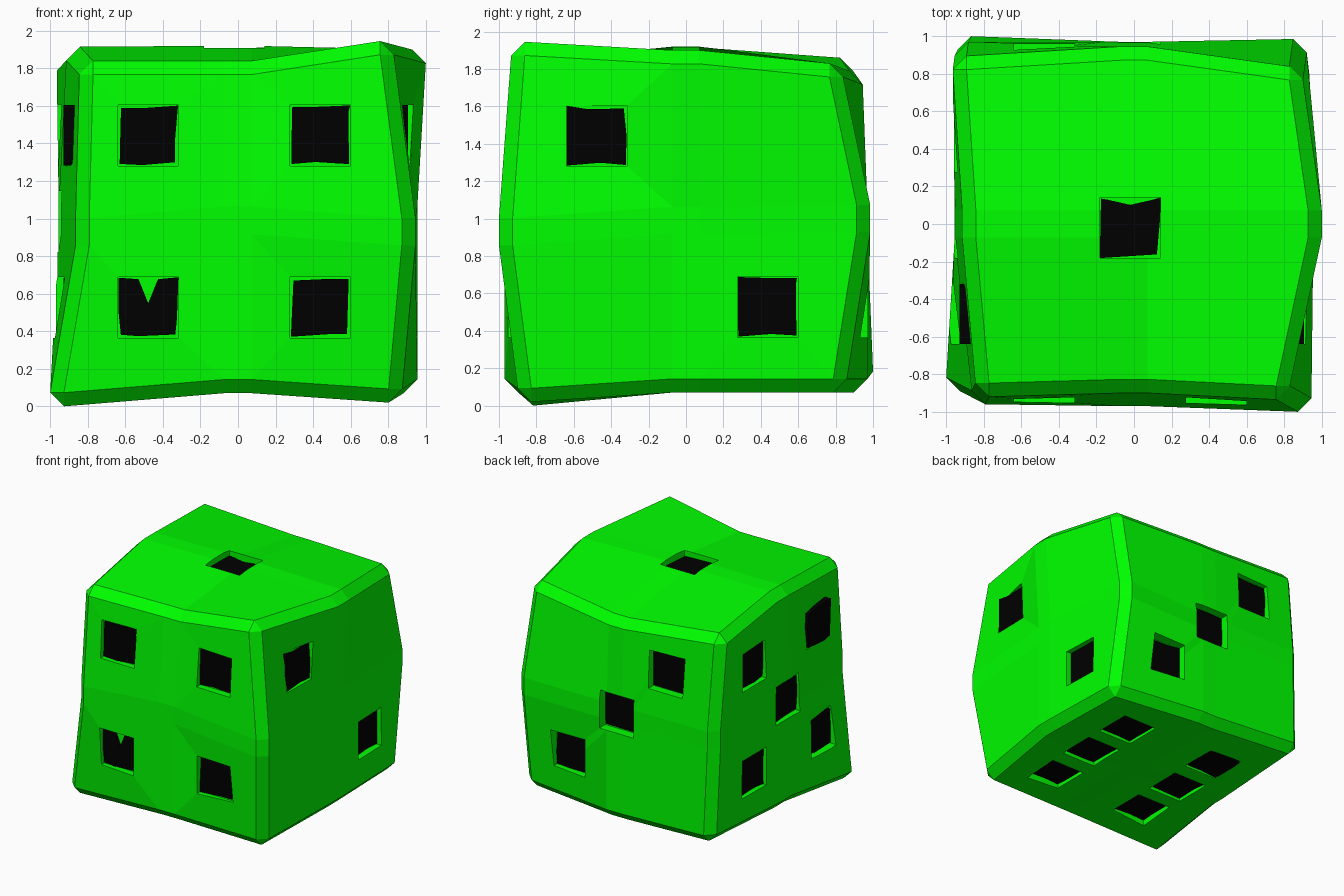
import bpy, bmesh, random
from mathutils import Vector

if "Cube" in bpy.data.objects:
    bpy.data.objects.remove(bpy.data.objects["Cube"])

random.seed(4)

def material(name, rgb):
    m = bpy.data.materials.new(name)
    m.diffuse_color = (*rgb, 1)
    m.use_nodes = True
    m.node_tree.nodes["Principled BSDF"].inputs["Base Color"].default_value = m.diffuse_color
    return m

GREEN = material("green", (0, 1, 0))
BLACK = material("black", (0, 0, 0))

def finish(bm, name, mat):
    bmesh.ops.recalc_face_normals(bm, faces=bm.faces)
    me = bpy.data.meshes.new(name)
    bm.to_mesh(me)
    bm.free()
    me.materials.append(mat)
    ob = bpy.data.objects.new(name, me)
    bpy.context.collection.objects.link(ob)
    return ob

# Wobbly cube: eight corners (x fastest, then y, then z)
CORNERS = [(-1, -.89, 0), (.875, -.9, .02), (-.94, 1, .11), (.935, .86, .07),
           (-.845, -.92, 1.84), (.83, -.935, 1.945), (-.965, .895, 1.86), (.9, .84, 1.83)]
# Edge and face middles that stray most from the regular cube
STRAY = {(-1, -1, 0): (-.865, -.96, .93), (1, -1, 0): (.945, -1, .93), (1, 1, 0): (.92, .985, 1),
         (0, -1, 1): (0, -.9, 1.84), (1, 0, 1): (1, 0, 1.9), (0, 1, 1): (0, .945, 1.79),
         (0, 0, 1): (0, 0, 1.92), (-1, 0, 1): (-.915, 0, 1.915)}

def bend(co):
    """Shift a point along with the nearest point of the 3x3x3 cage."""
    g = tuple(round(c) for c in co)
    if all(g):
        p = CORNERS[(g[0] > 0) + 2 * (g[1] > 0) + 4 * (g[2] > 0)]
    else:
        p = STRAY.get(g, (.955 * g[0], .97 * g[1], .99 + .92 * g[2]))
    return Vector(p) + co - Vector(g)

# Body: subdivided cube with every grid line bevelled into a strip, then bent
bm = bmesh.new()
bmesh.ops.create_cube(bm, size=2)
bmesh.ops.subdivide_edges(bm, edges=bm.edges[:], cuts=1, use_grid_fill=True)
bmesh.ops.bevel(bm, geom=bm.edges[:], offset=.073, segments=1, profile=.5, affect='EDGES')
for v in bm.verts:
    v.co = bend(v.co)
body = finish(bm, "die_body", GREEN)

# Pip layouts on the two axes of each face
CENTRE, STEP, HALF = Vector((-.02, -.02, .985)), .458, .162
SIGNS = (-1, 1)
MIDDLE = [(0, 0)]
FALLING = [(s, -s) for s in SIGNS]
SQUARE = [(u, v) for u in SIGNS for v in SIGNS]
ROWS = SQUARE + [(s, 0) for s in SIGNS]
# face: axis, side, level of the black, spots, notches {spot: (edge, depth)}
FACES = {
    "front": (1, -1, -.92, SQUARE, {(-1, -1): (2, .14), (1, 1): (1, .07)}),
    "back": (1, 1, .91, MIDDLE + FALLING, {}),
    "left": (0, -1, -.93, MIDDLE + SQUARE, {}),
    "right": (0, 1, .905, FALLING, {(1, -1): (1, .05)}),
    "top": (2, 1, 1.87, MIDDLE, {(0, 0): (2, .04)}),
    "bottom": (2, -1, .085, ROWS, {}),
}
QUAD = [Vector(p) for p in ((-1, -1), (1, -1), (1, 1), (-1, 1))]

def prism(bm, axis, outline, d0, d1):
    """Extrude a 2D outline along an axis between two levels."""
    def at(p, d):
        c = list(p)
        c.insert(axis, d)
        return bm.verts.new(c)
    a = [at(p, d0) for p in outline]
    b = [at(p, d1) for p in outline]
    n = len(a)
    caps = [bm.faces.new(a[::-1]), bm.faces.new(b)]
    for i in range(n):
        j = (i + 1) % n
        bm.faces.new((a[i], a[j], b[j], b[i]))
    bmesh.ops.triangulate(bm, faces=caps)

def ragged(notch):
    """Roughly square outline with jittered corners and an optional notch."""
    pts = []
    for k in range(4):
        a, b = QUAD[k] * HALF, QUAD[(k + 1) % 4] * HALF
        inward = -(a + b).normalized()
        pts.append(a * random.uniform(.87, 1))
        if notch and notch[0] == k:
            w = .16 if notch[1] > .1 else .38
            for t, d in ((.5 - w, .012), (.5, notch[1]), (.5 + w, .012)):
                pts.append(a.lerp(b, t) + inward * d)
        else:
            pts.append(a.lerp(b, random.uniform(.3, .7)) + inward * random.uniform(0, .022))
    return pts

# Square sockets (cutter) and ragged black pips
cut = bmesh.new()
for name, (axis, side, level, spots, notches) in FACES.items():
    pips = bmesh.new()
    c = Vector([CENTRE[i] for i in range(3) if i != axis])
    for spot in spots:
        o = c + Vector(spot) * STEP
        prism(cut, axis, [o + q * HALF for q in QUAD], level - side * .02, level + side * .3)
        prism(pips, axis, [o + p for p in ragged(notches.get(spot))], level - side * .1, level)
    finish(pips, name + "_pips", BLACK)
cutter = finish(cut, "socket_cutter", GREEN)
cutter.hide_render = True

mod = body.modifiers.new("sockets", 'BOOLEAN')
mod.operation = 'DIFFERENCE'
mod.solver = 'EXACT'
mod.object = cutter
bpy.context.view_layer.objects.active = body
bpy.ops.object.modifier_apply(modifier=mod.name)
bpy.data.objects.remove(cutter)
